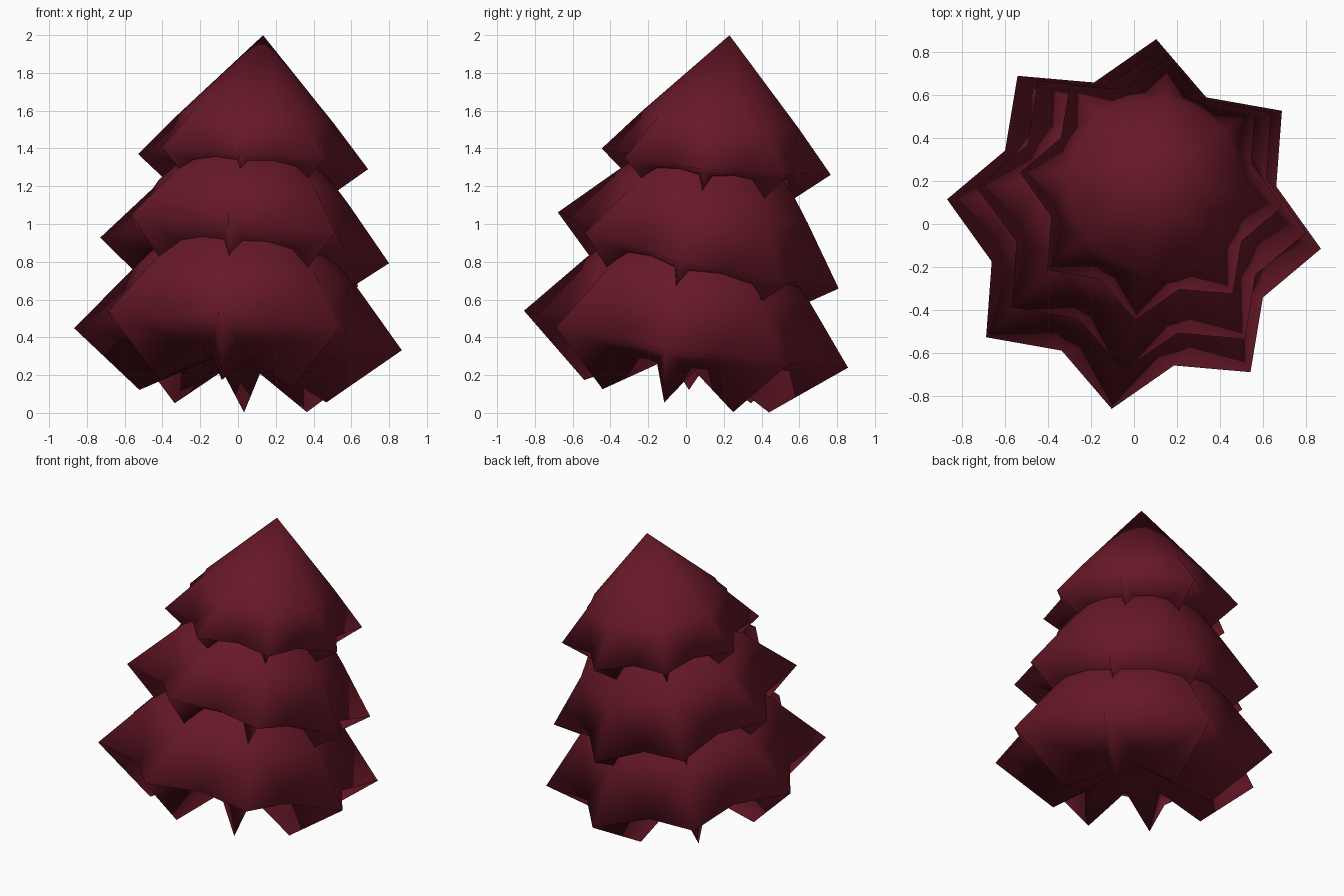
import bpy, bmesh, math
from mathutils import Vector, Matrix

if "Cube" in bpy.data.objects:
    bpy.data.objects.remove(bpy.data.objects["Cube"])

POINTS = 8
START = math.radians(172.8)

mat = bpy.data.materials.new("dark_red")
mat.diffuse_color = (0.135, 0.009, 0.02, 1)
mat.use_nodes = True
mat.node_tree.nodes["Principled BSDF"].inputs["Base Color"].default_value = mat.diffuse_color


def star_ring(bm, tip_r, tip_z, valley_r, valley_z):
    """Ring of alternating tips and valleys."""
    ring = []
    for i in range(POINTS * 2):
        a = START + i * math.pi / POINTS
        r, z = (valley_r, valley_z) if i % 2 else (tip_r, tip_z)
        ring.append(bm.verts.new((r * math.cos(a), r * math.sin(a), z)))
    return ring


def tier(name, centre, lean, radius, height):
    """Round cone flaring into a star edge, with a hem folded under and a hollow underside."""
    R = radius
    bm = bmesh.new()
    apex = bm.verts.new((0, 0, height))
    shoulder = star_ring(bm, R * 0.68, height * 0.335, R * 0.66, height * 0.335)
    rim = star_ring(bm, R, 0, R * 0.785, 0)
    hem = star_ring(bm, R * 0.57, -R * 0.35, R * 0.3, -R * 0.155)
    under = bm.verts.new((0, 0, -R * 0.05))
    n = len(rim)
    for i in range(n):
        j = (i + 1) % n
        bm.faces.new((shoulder[i], shoulder[j], apex))
        bm.faces.new((hem[j], hem[i], under))
        for low, high in ((rim, shoulder), (hem, rim)):
            # split each panel from valley to tip
            if i % 2:
                bm.faces.new((low[i], low[j], high[j]))
                bm.faces.new((low[i], high[j], high[i]))
            else:
                bm.faces.new((low[i], low[j], high[i]))
                bm.faces.new((low[j], high[j], high[i]))
    for f in bm.faces:
        f.smooth = True
    me = bpy.data.meshes.new(name)
    bm.to_mesh(me)
    bm.free()
    me.materials.append(mat)
    ob = bpy.data.objects.new(name, me)
    axis = Vector((*lean, 1))
    tilt = Vector((0, 0, 1)).rotation_difference(axis).to_matrix().to_4x4()
    ob.matrix_world = Matrix.Translation(centre) @ tilt
    bpy.context.collection.objects.link(ob)


# Three nested tiers, each leaning a little differently
tier("bottom_tier", (0.0, 0.0, 0.39), (0.089, 0.165), 0.877, 1.0)
tier("middle_tier", (0.035, 0.065, 0.86), (0.124, 0.257), 0.775, 0.88)
tier("top_tier", (0.08, 0.16, 1.33), (0.079, 0.105), 0.615, 0.675)
